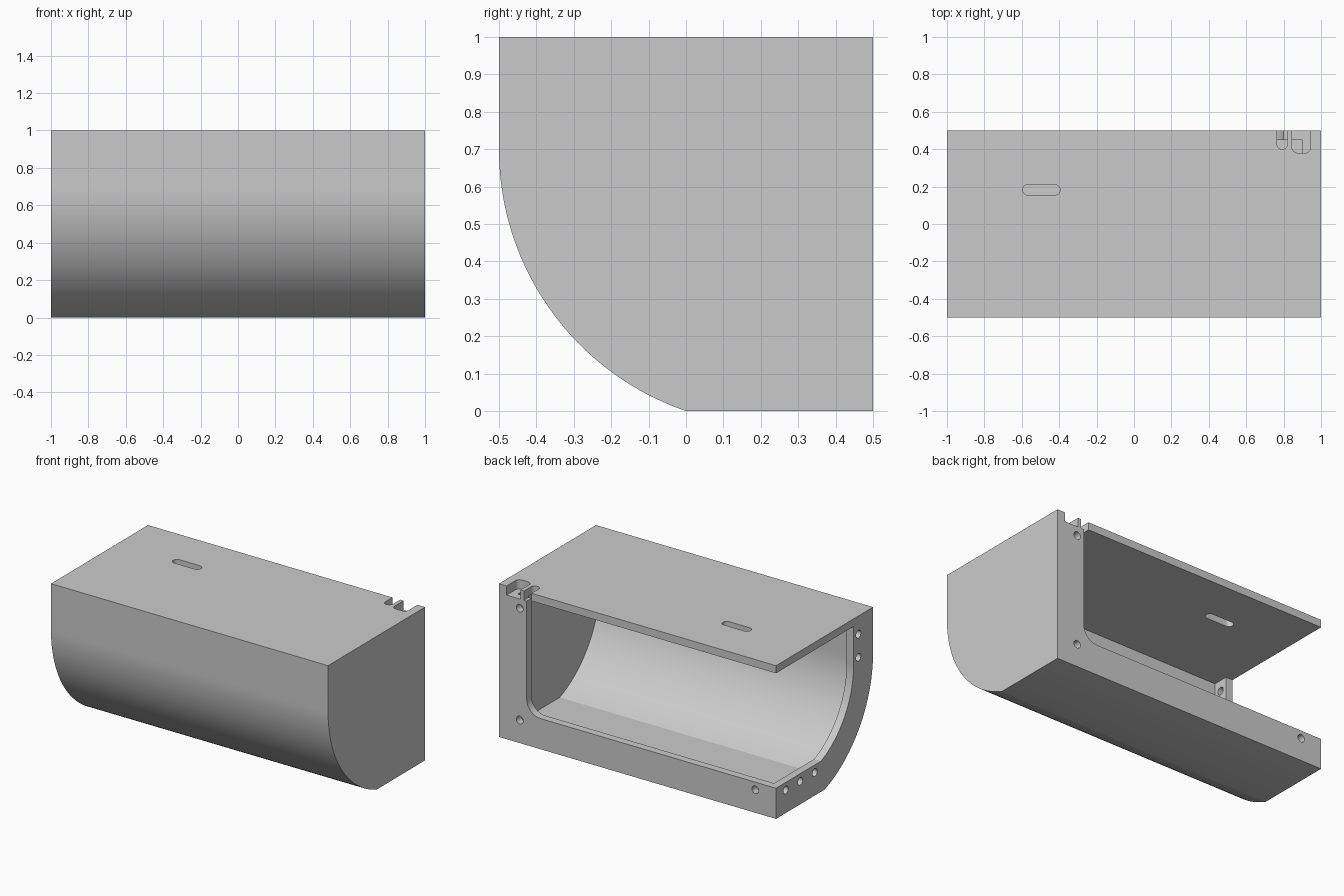
import bpy, bmesh
from math import sin, cos, pi, asin
from mathutils import Vector

if "Cube" in bpy.data.objects:
    bpy.data.objects.remove(bpy.data.objects["Cube"], do_unlink=True)

grey = bpy.data.materials.new("plain grey")
grey.use_nodes = True
colour = (0.6, 0.6, 0.6, 1)
grey.diffuse_color = colour
grey.node_tree.nodes["Principled BSDF"].inputs["Base Color"].default_value = colour


def prism(name, points, axis, low, high):
    """Extrude a flat outline along an axis."""
    place = {"x": lambda p, d: (d, p[0], p[1]),
             "y": lambda p, d: (p[0], d, p[1]),
             "z": lambda p, d: (p[0], p[1], d)}[axis]
    bm = bmesh.new()
    face = bm.faces.new([bm.verts.new(place(p, low)) for p in points])
    new = bmesh.ops.extrude_face_region(bm, geom=[face])["geom"]
    shift = Vector(place((0, 0), high - low))
    bmesh.ops.translate(bm, vec=shift, verts=[v for v in new if isinstance(v, bmesh.types.BMVert)])
    bmesh.ops.recalc_face_normals(bm, faces=bm.faces)
    mesh = bpy.data.meshes.new(name)
    bm.to_mesh(mesh)
    bm.free()
    mesh.materials.append(grey)
    obj = bpy.data.objects.new(name, mesh)
    bpy.context.collection.objects.link(obj)
    return obj


def arc(cx, cy, r, start, end, steps):
    return [(cx + r * cos(start + (end - start) * i / steps),
             cy + r * sin(start + (end - start) * i / steps)) for i in range(steps + 1)]


def side_profile(inset, back, top):
    """Case cross-section (y, z), moved inwards by inset."""
    r = 0.74 - inset
    end = pi + asin((0.7 - inset) / r)
    return [(back, top), (inset - 0.5, top)] + arc(0.24, 0.7, r, pi, end, 40) + [(back, inset)]


def rounded_box(x0, x1, y0, y1, r):
    corners = [(x1 - r, y1 - r), (x0 + r, y1 - r), (x0 + r, y0 + r), (x1 - r, y0 + r)]
    pts = []
    for i, (cx, cy) in enumerate(corners):
        pts += arc(cx, cy, r, i * pi / 2, (i + 1) * pi / 2, 6)
    return pts


# Outer case
case = prism("case", side_profile(0, 0.5, 1), "x", -1, 1)

# Hollow interior, then the open end and the open back with a rounded corner
back_opening = [(-1.1, 0.95), (-1.1, 0.2)] + arc(0.7, 0.3, 0.1, -pi / 2, 0, 8) + [(0.8, 0.95)]
cutters = [
    prism("interior_cutter", side_profile(0.1, 0.45, 0.95), "x", -0.95, 0.9),
    prism("end_opening_cutter", side_profile(0.2, 0.6, 0.95), "x", -1.1, -0.9),
    prism("back_opening_cutter", back_opening, "y", 0.4, 0.6),
    # Slot and hinge notches in the top
    prism("top_slot_cutter", rounded_box(-0.595, -0.395, 0.155, 0.21, 0.027), "z", 0.9, 1.1),
    prism("wide_notch_cutter", rounded_box(0.845, 0.945, 0.38, 0.6, 0.03), "z", 0.94, 1.1),
    prism("narrow_notch_cutter", rounded_box(0.765, 0.82, 0.4, 0.6, 0.027), "z", 0.94, 1.1),
]

# Screw holes in the back flange and the end flange
for x, z in [(0.85, 0.88), (0.85, 0.15), (-0.85, 0.15)]:
    cutters.append(prism("back_hole_cutter", arc(x, z, 0.025, 0, 2 * pi, 20)[:-1], "y", 0.43, 0.6))
for y, z in [(-0.35, 0.88), (-0.35, 0.73), (0.1, 0.15), (0.25, 0.15), (0.4, 0.15)]:
    cutters.append(prism("end_hole_cutter", arc(y, z, 0.025, 0, 2 * pi, 20)[:-1], "x", -1.1, -0.93))

# Apply the cuts and remove the cutters
bpy.ops.object.select_all(action="DESELECT")
bpy.context.view_layer.objects.active = case
case.select_set(True)
for cutter in cutters:
    cutter.hide_render = True
    mod = case.modifiers.new("cut", "BOOLEAN")
    mod.operation = "DIFFERENCE"
    mod.solver = "EXACT"
    mod.object = cutter
    bpy.ops.object.modifier_apply(modifier=mod.name)
    bpy.data.objects.remove(cutter, do_unlink=True)

bpy.ops.object.shade_smooth_by_angle(angle=pi / 9)
